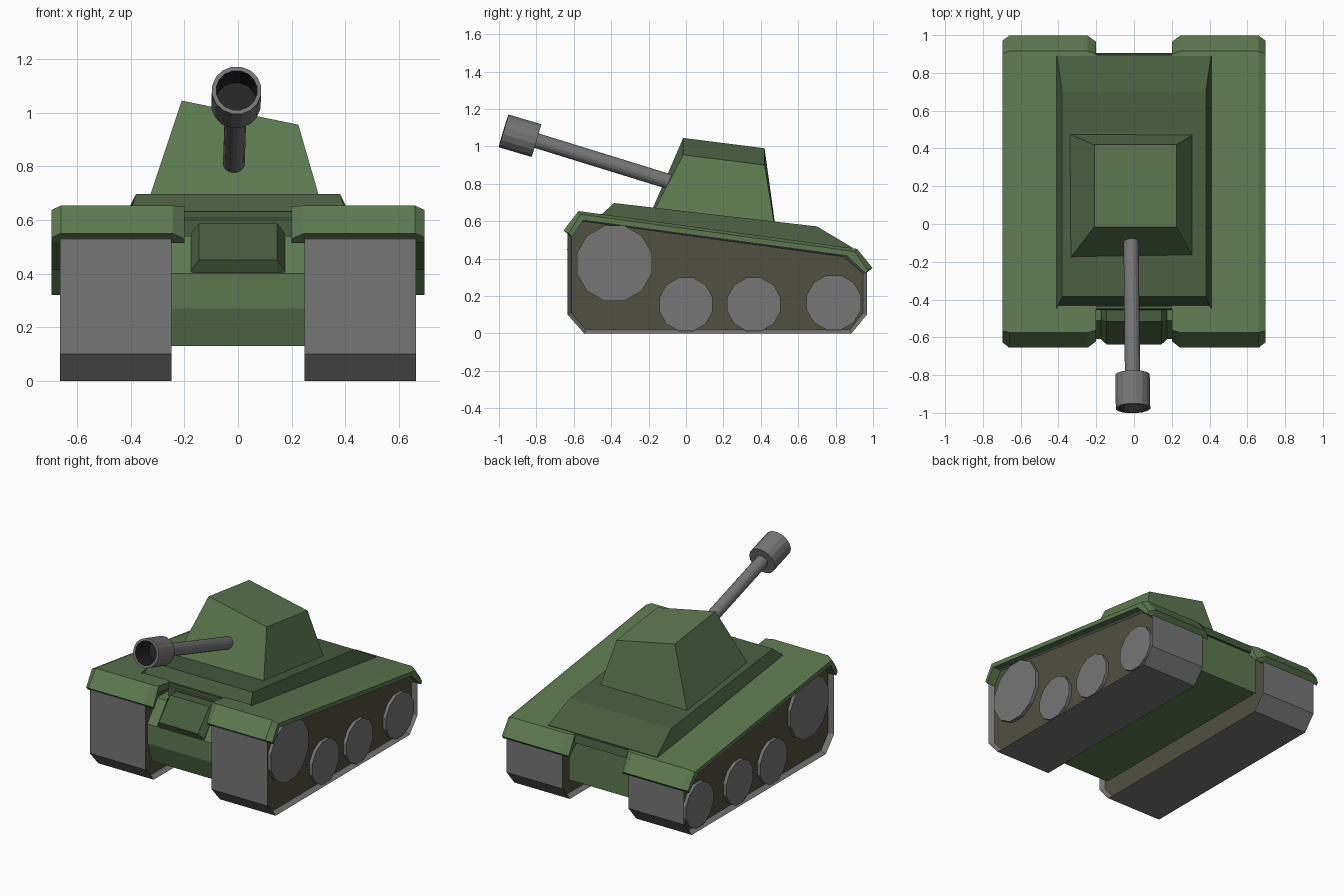
import bpy, bmesh, math
from mathutils import Vector

if "Cube" in bpy.data.objects:
    bpy.data.objects.remove(bpy.data.objects["Cube"])


def material(name, rgb):
    m = bpy.data.materials.new(name)
    m.diffuse_color = (*rgb, 1)
    m.use_nodes = True
    m.node_tree.nodes["Principled BSDF"].inputs["Base Color"].default_value = m.diffuse_color
    return m


GREEN = material("green_paint", (0.108, 0.19, 0.08))
DARK_GREEN = material("dark_green_paint", (0.062, 0.108, 0.047))
OLIVE = material("dark_olive", (0.082, 0.08, 0.052))
STEEL = material("steel", (0.18, 0.18, 0.18))
BLACK = material("bore_black", (0.018, 0.018, 0.018))


def finish(bm, name, mats=(), mirror=False):
    bmesh.ops.recalc_face_normals(bm, faces=bm.faces[:])
    me = bpy.data.meshes.new(name)
    bm.to_mesh(me)
    bm.free()
    ob = bpy.data.objects.new(name, me)
    bpy.context.collection.objects.link(ob)
    for m in mats:
        me.materials.append(m)
    if mirror:
        ob.modifiers.new("mirror", 'MIRROR')
    return ob


def loft(rings):
    """Join matching rings of points and cap both ends."""
    bm = bmesh.new()
    vs = [[bm.verts.new(p) for p in r] for r in rings]
    n = len(rings[0])
    for a, b in zip(vs, vs[1:]):
        for i in range(n):
            j = (i + 1) % n
            bm.faces.new((a[i], a[j], b[j], b[i]))
    bm.faces.new(vs[0])
    bm.faces.new(vs[-1])
    bmesh.ops.recalc_face_normals(bm, faces=bm.faces[:])
    return bm


def side(x, profile):
    return [(x, y, z) for y, z in profile]


def tube(start, end, stations, sides):
    """Round part along start-end; stations are (distance, radius)."""
    a, d = Vector(start), (Vector(end) - Vector(start)).normalized()
    u = d.cross(Vector((0, 0, 1))).normalized()
    v = u.cross(d)
    angs = [2 * math.pi * (i + 0.5) / sides for i in range(sides)]
    return loft([[a + d * t + (u * math.cos(k) + v * math.sin(k)) * r for k in angs]
                 for t, r in stations])


# Tracks with recessed side panels
track = [(-0.633, 0.10), (-0.545, 0), (0.885, 0), (0.967, 0.10),
         (0.967, 0.33), (0.85, 0.43), (-0.56, 0.62), (-0.633, 0.53)]
bm = loft([side(0.247, track), side(0.663, track)])
panels = [f for f in bm.faces if abs(f.normal.x) > 0.9]
bmesh.ops.inset_individual(bm, faces=panels, thickness=0.022, depth=-0.03)
for f in panels:
    f.material_index = 1
finish(bm, "tracks", [STEEL, OLIVE], True)

# Wheels
for i, (y, z, r) in enumerate([(-0.383, 0.375, 0.208), (0, 0.155, 0.148),
                               (0.363, 0.155, 0.148), (0.79, 0.165, 0.151)]):
    bm = tube((0.6, y, z), (1, y, z), [(0, r), (0.055, r)], 12)
    finish(bm, f"wheel_pair_{i + 1}", [STEEL], True)

# Fenders, chamfered at both edges
under = [(0.96, 0.32), (0.86, 0.415), (-0.55, 0.605), (-0.61, 0.515)]
full = [(-0.655, 0.55), (-0.575, 0.654), (0.915, 0.452), (0.997, 0.35)] + under
edge = [(-0.627, 0.535), (-0.565, 0.637), (0.90, 0.438), (0.972, 0.338)] + under
inner = [(-0.62, 0.53), (-0.56, 0.65), (0.90, 0.453), (0.965, 0.332)] + under
finish(loft([side(0.20, inner), side(0.245, full), side(0.66, full), side(0.695, edge)]),
       "fenders", [GREEN], True)

# Hull body and the deck between the fenders
hull = [(-0.56, 0.13), (-0.61, 0.27), (-0.61, 0.40), (-0.51, 0.54), (-0.40, 0.54),
        (0.89, 0.40), (0.89, 0.13)]
finish(loft([side(-0.25, hull), side(0.25, hull)]), "hull", [GREEN])
deck = [(-0.45, 0.632), (0.895, 0.452), (0.905, 0.40), (-0.45, 0.53)]
finish(loft([side(-0.205, deck), side(0.205, deck)]), "centre_deck", [DARK_GREEN])

# Front hatch with chamfered sides
low = [(-0.605, 0.405), (-0.61, 0.41), (-0.50, 0.55), (-0.44, 0.55), (-0.44, 0.45)]
high = [(-0.617, 0.405), (-0.637, 0.45), (-0.515, 0.587), (-0.44, 0.587), (-0.44, 0.45)]
finish(loft([side(-0.175, low), side(-0.146, high), side(0.146, high), side(0.175, low)]),
       "front_hatch", [DARK_GREEN])

# Raised upper deck with a sloping rear
top = [(-0.455, 0.60), (-0.385, 0.697), (0.70, 0.572), (0.89, 0.459), (0.89, 0.43)]
base = [(-0.455, 0.60), (-0.455, 0.633), (0.70, 0.478), (0.89, 0.45), (0.89, 0.43)]
rings = []
for s in (-1, 1):
    low = side(0.412 * s, base)
    high = [(s * x, y, z) for x, (y, z) in zip((0.41, 0.38, 0.38, 0.407, 0.41), top)]
    rings += [low, high] if s < 0 else [high, low]
finish(loft(rings), "upper_deck", [DARK_GREEN])

# Turret, leaning slightly to one side
finish(loft([[(-0.345, -0.19, 0.64), (0.316, -0.18, 0.64), (0.316, 0.475, 0.57), (-0.348, 0.478, 0.57)],
             [(-0.21, -0.015, 1.045), (0.225, -0.015, 0.955),
              (0.225, 0.42, 0.90), (-0.21, 0.42, 0.99)]]), "turret", [GREEN])

# Gun barrel and hollow muzzle with a dark bore
rear, tip = (-0.016, -0.03, 0.793), (-0.008, -0.80, 1.031)
finish(tube(rear, tip, [(0, 0.041), (0.83, 0.041)], 16), "gun_barrel", [STEEL])
bm = tube(tip, (-0.005, -0.975, 1.083),
          [(0, 0.093), (0.183, 0.093), (0.183, 0.077), (0.027, 0.077)], 16)
bm.faces.ensure_lookup_table()
for f in list(bm.faces)[32:48] + [bm.faces[-1]]:
    f.material_index = 1
finish(bm, "muzzle", [STEEL, BLACK])
